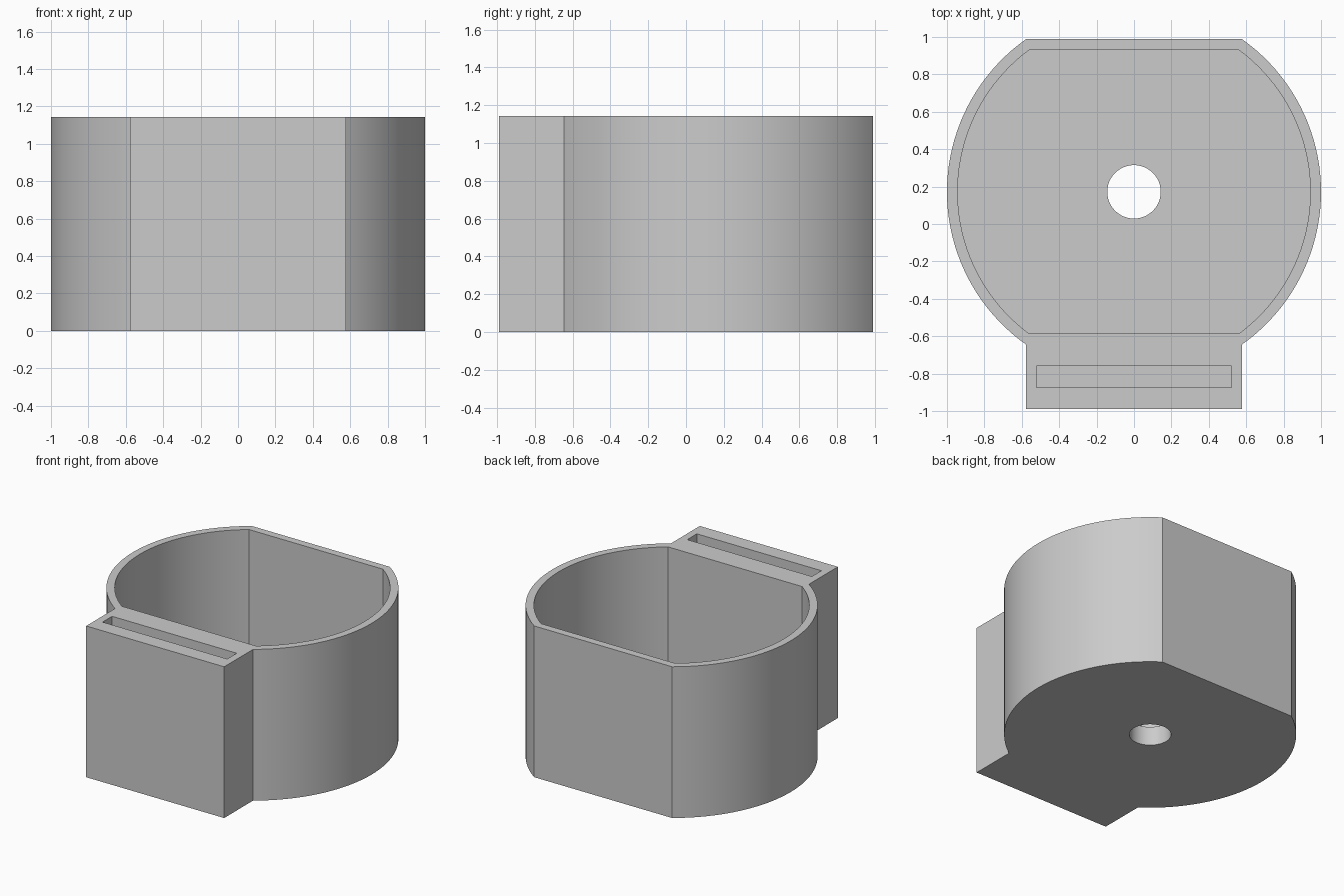
import bpy
import bmesh
from math import acos, cos, pi, radians, sin

HEIGHT, FLOOR = 1.143, 0.143
CENTRE_Y = 0.172
HALF_BLOCK = 0.577

if "Cube" in bpy.data.objects:
    bpy.data.objects.remove(bpy.data.objects["Cube"], do_unlink=True)

grey = bpy.data.materials.new("plain_grey")
grey.use_nodes = True
grey.diffuse_color = (0.6, 0.6, 0.6, 1)
grey.node_tree.nodes["Principled BSDF"].inputs["Base Color"].default_value = (0.6, 0.6, 0.6, 1)


def arc(radius, start, end, steps):
    """Points along an arc around the chamber axis."""
    angles = [start + (end - start) * i / steps for i in range(steps + 1)]
    return [(radius * cos(a), CENTRE_Y + radius * sin(a)) for a in angles]


def flattened_circle(radius, half_flat):
    """Circle cut by flats at the front and back, as right and left arcs."""
    a = acos(half_flat / radius)
    return arc(radius, -a, a, 40), arc(radius, pi - a, pi + a, 40)


def prism(name, outline, bottom, top):
    """Extrude a counter-clockwise outline between two heights."""
    bm = bmesh.new()
    face = bm.faces.new([bm.verts.new((x, y, bottom)) for x, y in outline])
    result = bmesh.ops.extrude_face_region(bm, geom=[face])
    for v in result["geom"]:
        if isinstance(v, bmesh.types.BMVert):
            v.co.z = top
    bmesh.ops.recalc_face_normals(bm, faces=bm.faces[:])
    mesh = bpy.data.meshes.new(name)
    bm.to_mesh(mesh)
    bm.free()
    mesh.materials.append(grey)
    obj = bpy.data.objects.new(name, mesh)
    bpy.context.collection.objects.link(obj)
    return obj


def rectangle(half_width, front, back):
    return [(-half_width, front), (half_width, front), (half_width, back), (-half_width, back)]


# Outer body: round shell with a flat back and a block on the front
right, left = flattened_circle(1.0, HALF_BLOCK)
block_front = [(-HALF_BLOCK, -0.989), (HALF_BLOCK, -0.989)]
body = prism("holder_body", right + left + block_front, 0, HEIGHT)

# Chamber, front slot and drain hole
inner_right, inner_left = flattened_circle(0.943, 0.56)
cutters = [
    prism("chamber_cutter", inner_right + inner_left, FLOOR, HEIGHT + 0.2),
    prism("slot_cutter", rectangle(0.521, -0.873, -0.759), FLOOR, HEIGHT + 0.2),
    prism("hole_cutter", arc(0.143, 0, 2 * pi, 48)[:-1], -0.2, FLOOR + 0.2),
]

bpy.ops.object.select_all(action="DESELECT")
bpy.context.view_layer.objects.active = body
body.select_set(True)
for cutter in cutters:
    cutter.hide_render = True
    cut = body.modifiers.new(cutter.name, "BOOLEAN")
    cut.operation = "DIFFERENCE"
    cut.solver = "EXACT"
    cut.object = cutter
    bpy.ops.object.modifier_apply(modifier=cut.name)
    bpy.data.objects.remove(cutter, do_unlink=True)

bpy.ops.object.shade_smooth_by_angle(angle=radians(25))
